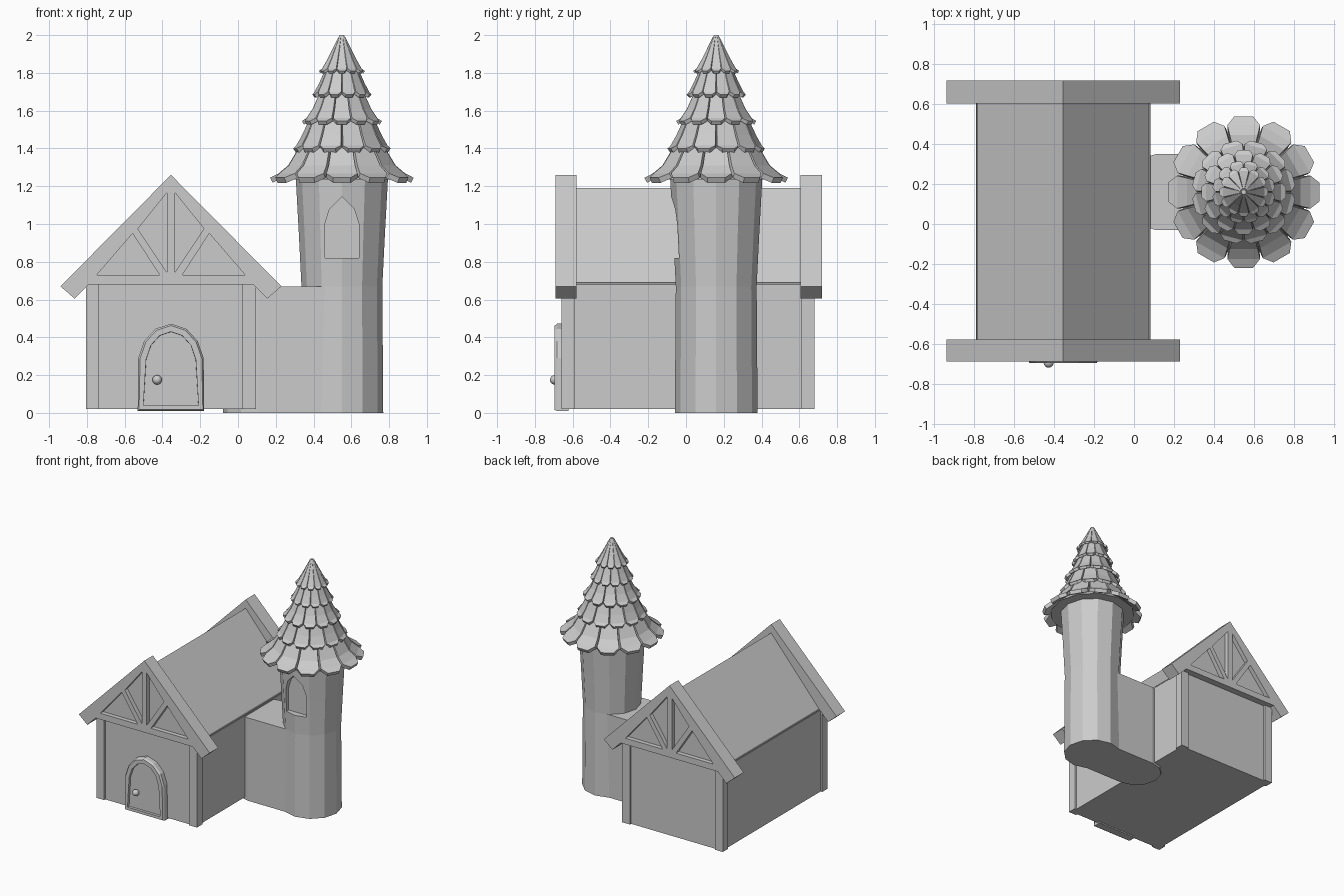
import bpy, bmesh, math
from mathutils import Vector

if "Cube" in bpy.data.objects:
    bpy.data.objects.remove(bpy.data.objects["Cube"])

HX = -0.355            # house centre line
TX, TY = 0.55, 0.16    # tower centre
N = 12                 # tower sides and shingles per row


def finish(name, bm):
    bmesh.ops.recalc_face_normals(bm, faces=bm.faces)
    me = bpy.data.meshes.new(name)
    bm.to_mesh(me)
    bm.free()
    ob = bpy.data.objects.new(name, me)
    bpy.context.collection.objects.link(ob)
    return ob


def add_prism(bm, pts, step):
    """Closed solid from 3D outline points swept along step."""
    a = [bm.verts.new(p) for p in pts]
    b = [bm.verts.new(Vector(p) + Vector(step)) for p in pts]
    front = bm.faces.new(a)
    bm.faces.new(b[::-1])
    for i in range(len(a)):
        j = (i + 1) % len(a)
        bm.faces.new((a[j], a[i], b[i], b[j]))
    return front


def slab(name, outlines, y0, y1):
    """One or more x-z outlines extruded from y0 to y1."""
    bm = bmesh.new()
    for o in outlines:
        add_prism(bm, [(x, y0, z) for x, z in o], (0, y1 - y0, 0))
    return finish(name, bm)


def mirrored(half):
    """Half outline (offset, z) mirrored about the house centre line."""
    return [(HX + x, z) for x, z in half] + [(HX - x, z) for x, z in half[::-1] if x > 1e-6]


def lathe(name, profile):
    """N-sided solid of revolution about the tower axis."""
    bm = bmesh.new()
    rings = [[bm.verts.new((TX + r * math.cos(math.tau * k / N),
                            TY + r * math.sin(math.tau * k / N), z)) for k in range(N)]
             for r, z in profile]
    bm.faces.new(rings[0][::-1])
    bm.faces.new(rings[-1])
    for a, b in zip(rings, rings[1:]):
        for k in range(N):
            j = (k + 1) % N
            bm.faces.new((a[k], a[j], b[j], b[k]))
    return finish(name, bm)


def carve(ob, cutter):
    mod = ob.modifiers.new("carve", 'BOOLEAN')
    mod.operation = 'DIFFERENCE'
    mod.solver = 'EXACT'
    mod.object = cutter
    cutter.hide_render = True
    bpy.context.view_layer.objects.active = ob
    bpy.ops.object.modifier_apply(modifier=mod.name)
    bpy.data.objects.remove(cutter)


def rect(x0, x1, z0, z1):
    return [(x0, z0), (x1, z0), (x1, z1), (x0, z1)]


# House walls and corner posts
slab("house_walls", [rect(HX - 0.435, HX + 0.435, 0.02, 0.69)], -0.645, 0.665)
for name, y0 in (("front_posts", -0.66), ("back_posts", 0.61)):
    slab(name, [rect(HX - 0.45, HX - 0.38, 0.02, 0.69),
                rect(HX + 0.38, HX + 0.45, 0.02, 0.69)], y0, y0 + 0.07)

# Main roof between the gables
slab("house_roof", [mirrored([(0, 1.19), (0.437, 0.68)])], -0.60, 0.62)

# Timbered gables with sunken panels between the braces
gable = mirrored([(0, 1.26), (0.585, 0.67), (0.51, 0.605), (0.435, 0.68)])
panels = []
for s in (-1, 1):
    panels.append([(HX + s * x, z) for x, z in ((0.393, 0.73), (0.203, 0.95), (0.06, 0.73))])
    panels.append([(HX + s * x, z) for x, z in ((0.175, 0.975), (0.022, 1.165), (0.022, 0.745))])
for name, y0, y1, c0, c1 in (("front_gable", -0.69, -0.58, -0.75, -0.655),
                             ("back_gable", 0.605, 0.72, 0.685, 0.78)):
    carve(slab(name, [gable], y0, y1), slab("gable_cutter", panels, c0, c1))

# Arched door: chamfered surround with a sunken leaf
bm = bmesh.new()
arch = mirrored([(0, 0.472), (0.082, 0.445), (0.142, 0.38), (0.173, 0.29), (0.176, 0.01)])
face = add_prism(bm, [(x, -0.682, z) for x, z in arch], (0, 0.06, 0))
bmesh.ops.recalc_face_normals(bm, faces=bm.faces)
bmesh.ops.inset_region(bm, faces=[face], thickness=0.010, depth=0.014)
bmesh.ops.inset_region(bm, faces=[face], thickness=0.032)
bmesh.ops.inset_region(bm, faces=[face], thickness=0.001, depth=-0.02)
finish("door", bm)

# Door knob
bpy.ops.mesh.primitive_uv_sphere_add(segments=16, ring_count=10, radius=0.025,
                                     location=(-0.428, -0.695, 0.175))
knob = bpy.context.object
knob.name = "door_knob"
bpy.ops.object.shade_smooth_by_angle()

# Passage from house to tower, round-ended under the house
bm = bmesh.new()
plan = [(TX, TY - 0.19)] + [(TX, TY + 0.19)]
plan += [(0.11 - 0.19 * math.sin(a), TY + 0.19 * math.cos(a))
         for a in (math.pi * k / 6 for k in range(7))]
add_prism(bm, [(x, y, 0) for x, y in plan], (0, 0, 0.67))
finish("passage", bm)

# Tower with an arched window niche
tower = lathe("tower", [(0.219, 0), (0.214, 0.67), (0.228, 0.95), (0.245, 1.26)])
niche = [(TX + x, z) for x, z in ((-0.09, 0.82), (-0.09, 1.0), (-0.065, 1.08), (0, 1.145),
                                  (0.065, 1.08), (0.09, 1.0), (0.09, 0.82))]
carve(tower, slab("window_cutter", [niche], -0.2, -0.01))

# Solid core under the shingles
lathe("spire_core", [(0.20, 1.235), (0.325, 1.235), (0.265, 1.30), (0.215, 1.39), (0.155, 1.54),
                     (0.105, 1.68), (0.075, 1.81), (0.012, 2.0)])


def shingle_row(name, profile, thick, turn):
    """Ring of tapered, flared shingles; profile is top, bend, shoulder, tip (r, z)."""
    bm = bmesh.new()
    for k in range(N):
        a = math.tau * (k + turn) / N
        out, side = Vector((math.cos(a), math.sin(a), 0)), Vector((-math.sin(a), math.cos(a), 0))
        rows = []
        for i, (r, z) in enumerate(profile):
            # normal of the slope at this row
            p, q = profile[max(i - 1, 0)], profile[min(i + 1, len(profile) - 1)]
            n = Vector((p[1] - q[1], q[0] - p[0])).normalized()
            w = profile[-2][0] * 0.14 if i == len(profile) - 1 else r * 0.245
            ring = []
            for d, s in ((0, -1), (0, 1), (thick, 1), (thick, -1)):
                pos = out * (r - n.x * d) + side * (w * s)
                ring.append(bm.verts.new((TX + pos.x, TY + pos.y, z - n.y * d)))
            rows.append(ring)
        bm.faces.new(rows[0])
        bm.faces.new(rows[-1][::-1])
        for u, v in zip(rows, rows[1:]):
            for i in range(4):
                j = (i + 1) % 4
                bm.faces.new((u[i], v[i], v[j], u[j]))
    return finish(name, bm)


# Five overlapping shingle rows, alternately staggered
tiers = [((0.225, 1.41), (0.285, 1.31), (0.335, 1.268), (0.38, 1.245), 0.03),
         ((0.165, 1.56), (0.205, 1.47), (0.235, 1.415), (0.258, 1.40), 0.026),
         ((0.115, 1.70), (0.155, 1.61), (0.188, 1.56), (0.212, 1.545), 0.022),
         ((0.085, 1.82), (0.115, 1.75), (0.14, 1.70), (0.157, 1.685), 0.02),
         ((0.018, 1.99), (0.075, 1.875), (0.105, 1.822), (0.122, 1.81), 0.015)]
for i, t in enumerate(tiers):
    shingle_row(f"shingle_row_{i + 1}", t[:4], t[4], 0.5 * (i % 2))
